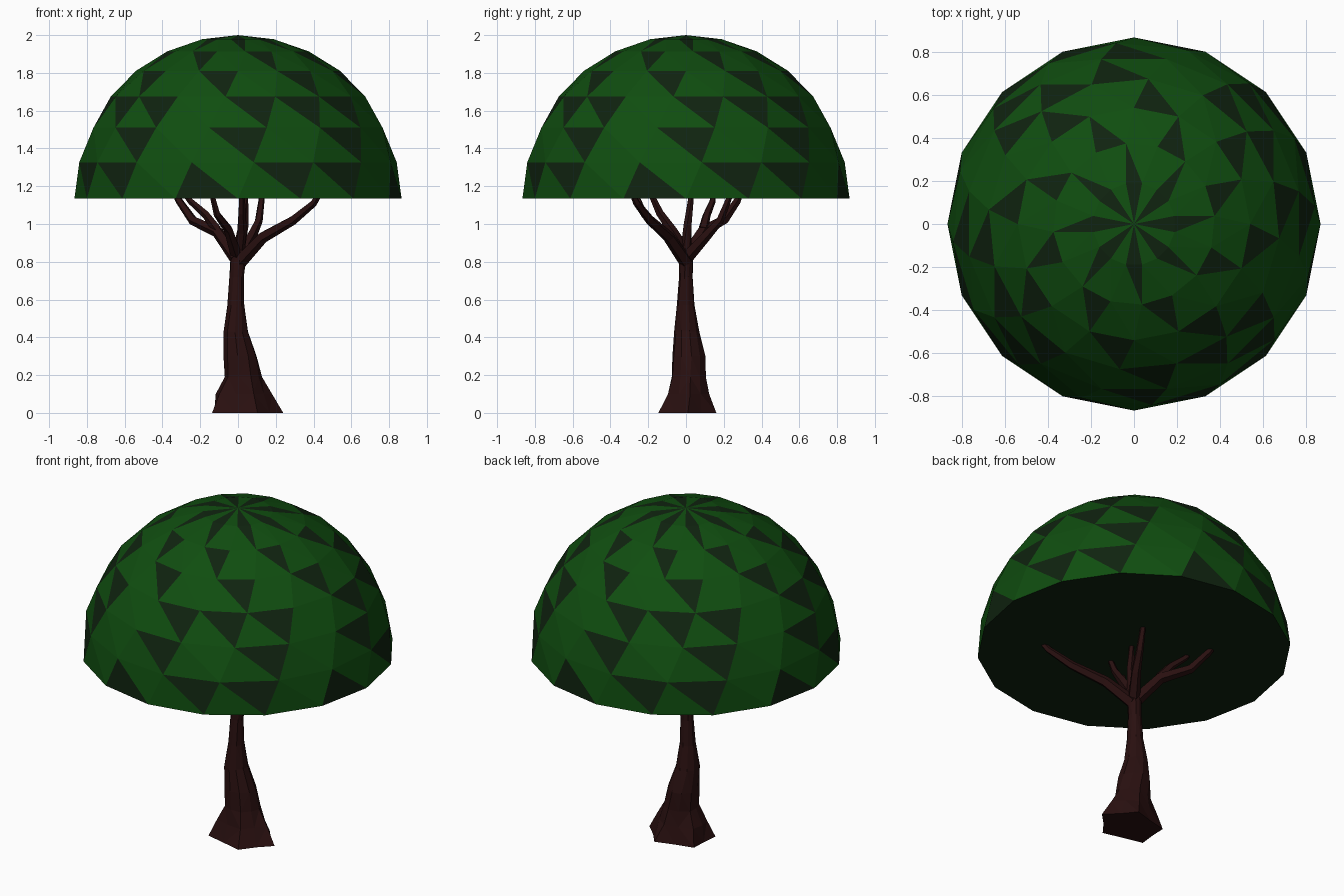
import bpy, bmesh, random
from math import sin, cos, pi, radians
from mathutils import Vector

cube = bpy.data.objects.get("Cube")
if cube:
    bpy.data.objects.remove(cube)
random.seed(4)


def material(name, rgb):
    m = bpy.data.materials.new(name)
    m.use_nodes = True
    m.diffuse_color = (*rgb, 1)
    m.node_tree.nodes["Principled BSDF"].inputs["Base Color"].default_value = (*rgb, 1)
    return m


leaf = material("leaf green", (0.005, 0.075, 0.005))
dark = material("dark leaf green", (0.005, 0.017, 0.005))
bark = material("dark brown bark", (0.022, 0.005, 0.005))


def finish(name, bm, *mats):
    me = bpy.data.meshes.new(name)
    bm.to_mesh(me)
    bm.free()
    for m in mats:
        me.materials.append(m)
    ob = bpy.data.objects.new(name, me)
    bpy.context.collection.objects.link(ob)
    return ob


# Canopy: a half dome whose rings twist a quarter step each, in two greens
R, BASE, SEG, ROWS = 0.866, 1.134, 16, 7
STEP = 2 * pi / SEG
DARK = [{1, 3, 6}, {3, 7}, {1, 3, 7}, {1, 5}, {3, 7}, {1, 5}, {0, 4}]  # per quarter turn
bm = bmesh.new()
rings = []
for k in range(ROWS):
    lat = k * pi / 2 / ROWS
    turn = k * STEP / 4
    rings.append([bm.verts.new((R * cos(lat) * sin(j * STEP + turn),
                                -R * cos(lat) * cos(j * STEP + turn),
                                BASE + R * sin(lat))) for j in range(SEG)])
top = bm.verts.new((0, 0, BASE + R))
for k, low in enumerate(rings):
    for j in range(SEG):
        n = (j + 1) % SEG
        if k + 1 < ROWS:
            up = rings[k + 1]
            tris = [(low[j], low[n], up[j]), (up[j], low[n], up[n])]
        else:
            tris = [(low[j], low[n], top)]
        for i, t in enumerate(tris):
            bm.faces.new(t).material_index = int((2 * j + i) % 8 in DARK[k])
bm.faces.new(rings[0][::-1]).material_index = 1
finish("canopy", bm, leaf, dark)


def skin(bm, loops):
    """Join successive vertex loops and cap both ends."""
    for a, b in zip(loops, loops[1:]):
        for i in range(len(a)):
            n = (i + 1) % len(a)
            bm.faces.new((a[i], a[n], b[n], b[i]))
    bm.faces.new(loops[0][::-1])
    bm.faces.new(loops[-1])
    bmesh.ops.triangulate(bm, faces=[f for f in bm.faces if len(f.verts) == 4])


# Trunk: extents (z, x min, x max, y min, y max), with lobed roots at the foot
PROFILE = [(0, -.17, .245, -.15, .17), (.1, -.13, .18, -.1, .13),
           (.19, -.08, .13, -.08, .105), (.3, -.08, .1, -.072, .1),
           (.43, -.08, .055, -.066, .07), (.57, -.056, .036, -.05, .045),
           (.72, -.045, .031, -.038, .036), (.82, -.042, .042, -.035, .04),
           (.9, -.03, .035, -.03, .03)]
SIDES = 10
bm = bmesh.new()
loops = []
for z, x0, x1, y0, y1 in PROFILE:
    lobe = 0.2 * max(0, 1 - z / 0.25)
    loop = []
    for i in range(SIDES):
        a = 2 * pi * i / SIDES + z * 0.6
        s = 1 - lobe * (i % 2) + random.uniform(-.05, .05)
        loop.append(bm.verts.new(((x0 + x1) / 2 + s * cos(a) * (x1 - x0) / 2,
                                  (y0 + y1) / 2 + s * sin(a) * (y1 - y0) / 2, z)))
    loops.append(loop)
skin(bm, loops)
finish("trunk", bm, bark)


# Branches: tapered five-sided tubes along bent paths
def branch(name, path, r0, r1):
    bm = bmesh.new()
    pts = [Vector(p) for p in path]
    loops = []
    for i, p in enumerate(pts):
        d = (pts[min(i + 1, len(pts) - 1)] - pts[max(i - 1, 0)]).normalized()
        q = d.to_track_quat('Z', 'Y')
        r = r0 + (r1 - r0) * i / (len(pts) - 1)
        loops.append([bm.verts.new(p + q @ Vector((r * cos(a), r * sin(a), 0)))
                      for a in (radians(72 * s) for s in range(5))])
    skin(bm, loops)
    finish(name, bm, bark)


branch("branch_front_left", [(.01, 0, .8), (.13, -.09, .93), (.29, -.19, 1.02),
                             (.4, -.26, 1.11), (.44, -.29, 1.17)], .038, .013)
branch("branch_back_right", [(-.01, 0, .82), (-.11, .09, .96), (-.24, .2, 1.02),
                             (-.31, .27, 1.12), (-.34, .29, 1.17)], .038, .014)
branch("branch_fork", [(-.11, .09, .97), (-.17, .11, 1.05), (-.25, .14, 1.12),
                       (-.29, .15, 1.17)], .027, .012)
branch("branch_back_left", [(.01, .01, .83), (.07, .1, .93), (.11, .18, 1.02),
                            (.13, .24, 1.17)], .035, .015)
branch("branch_front", [(0, 0, .84), (.02, -.07, .96), (.02, -.14, 1.06),
                        (.02, -.19, 1.17)], .033, .015)
branch("branch_middle", [(.01, 0, .86), (.035, .01, 1), (.04, .03, 1.17)], .03, .014)
branch("branch_front_right", [(-.01, -.01, .84), (-.05, -.13, .97), (-.11, -.22, 1.05),
                              (-.14, -.27, 1.17)], .031, .013)
